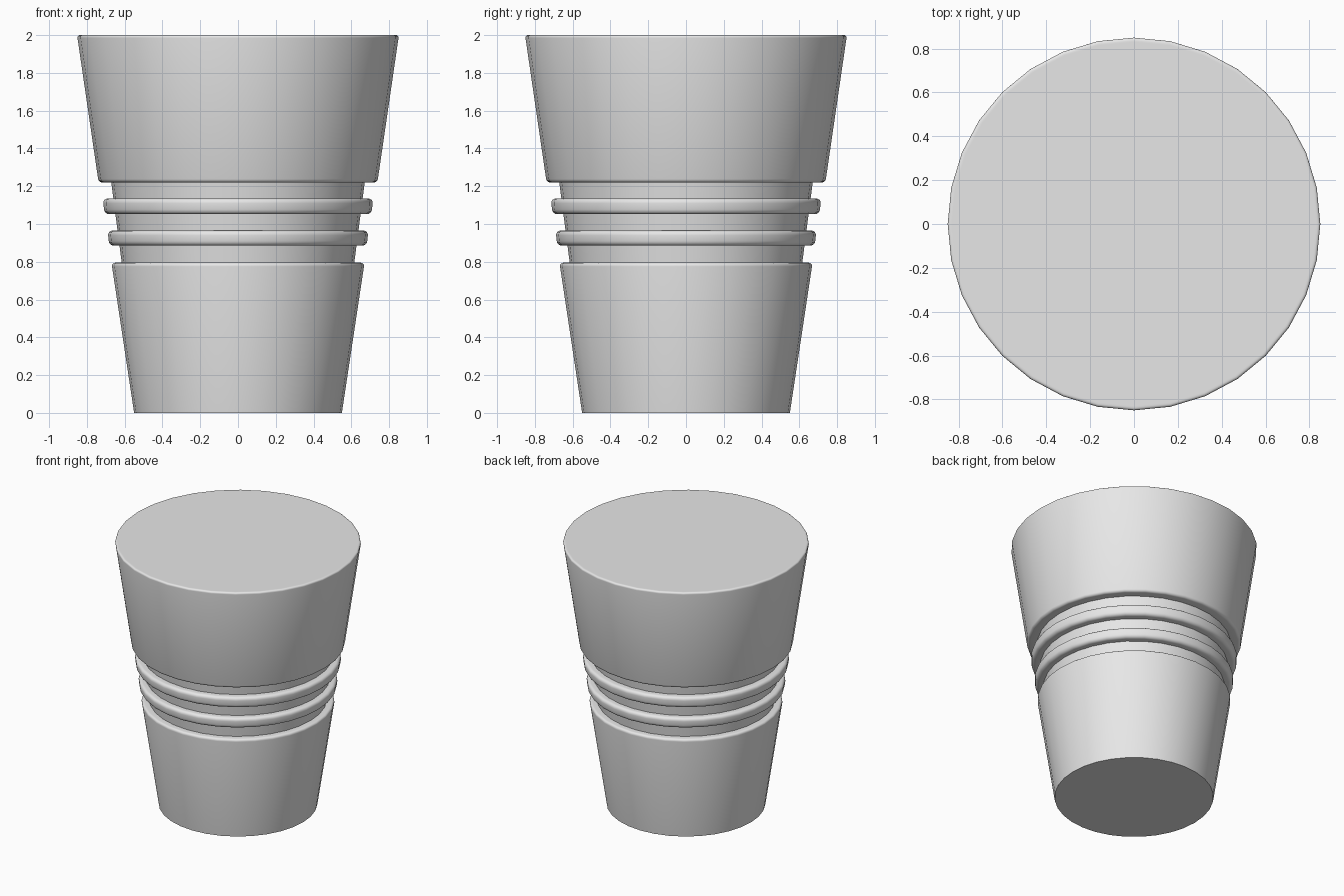
import bpy, bmesh, math
from mathutils import Vector

SIDES = 32
ARC_STEPS = 4

cube = bpy.data.objects.get("Cube")
if cube:
    bpy.data.objects.remove(cube, do_unlink=True)

# One plain grey material
grey = bpy.data.materials.new("plain_grey")
grey.use_nodes = True
colour = (0.8, 0.8, 0.8, 1)
grey.diffuse_color = colour
grey.node_tree.nodes["Principled BSDF"].inputs["Base Color"].default_value = colour


def round_profile(corners):
    """Turn (radius, height, rounding) corners into a profile with soft corners."""
    points = []
    for i, (r, z, size) in enumerate(corners):
        corner = Vector((r, z))
        if not size:
            points.append(corner)
            continue
        before = Vector(corners[i - 1][:2])
        after = Vector(corners[i + 1][:2])
        start = corner + (before - corner).normalized() * size
        end = corner + (after - corner).normalized() * size
        for step in range(ARC_STEPS + 1):
            a = step / ARC_STEPS * math.pi / 2
            points.append(corner + (start - corner) * (1 - math.sin(a))
                          + (end - corner) * (1 - math.cos(a)))
    return points


def lathe(name, profile):
    """Revolve a profile about z and close it with flat caps."""
    bm = bmesh.new()
    rings = []
    for r, z in profile:
        rings.append([bm.verts.new((r * math.cos(math.tau * k / SIDES),
                                    r * math.sin(math.tau * k / SIDES), z))
                      for k in range(SIDES)])
    for low, high in zip(rings, rings[1:]):
        for k in range(SIDES):
            n = (k + 1) % SIDES
            bm.faces.new((low[k], low[n], high[n], high[k]))
    bm.faces.new(rings[0][::-1])
    bm.faces.new(rings[-1])
    mesh = bpy.data.meshes.new(name)
    bm.to_mesh(mesh)
    bm.free()
    mesh.materials.append(grey)
    obj = bpy.data.objects.new(name, mesh)
    bpy.context.collection.objects.link(obj)
    bpy.ops.object.select_all(action="DESELECT")
    obj.select_set(True)
    bpy.context.view_layer.objects.active = obj
    bpy.ops.object.shade_smooth_by_angle(angle=math.radians(40))
    return obj


def neck(z):
    """Radius of the recessed neck at a height."""
    return 0.615 + (z - 0.79) * 0.13


# Lower body
corners = [(0.55, 0, 0), (0.67, 0.795, 0.02), (neck(0.795), 0.795, 0)]

# Two raised rings around the neck
for bottom, top, outer in ((0.885, 0.965, 0.69), (1.052, 1.135, 0.715)):
    corners += [(neck(bottom), bottom, 0), (outer - 0.008, bottom, 0.025),
                (outer, top, 0.025), (neck(top), top, 0)]

# Upper body
corners += [(neck(1.22), 1.22, 0), (0.738, 1.22, 0.018), (0.852, 2, 0.015)]
corners.append((0.83, 2, 0))

lathe("tapered_stopper", round_profile(corners))
